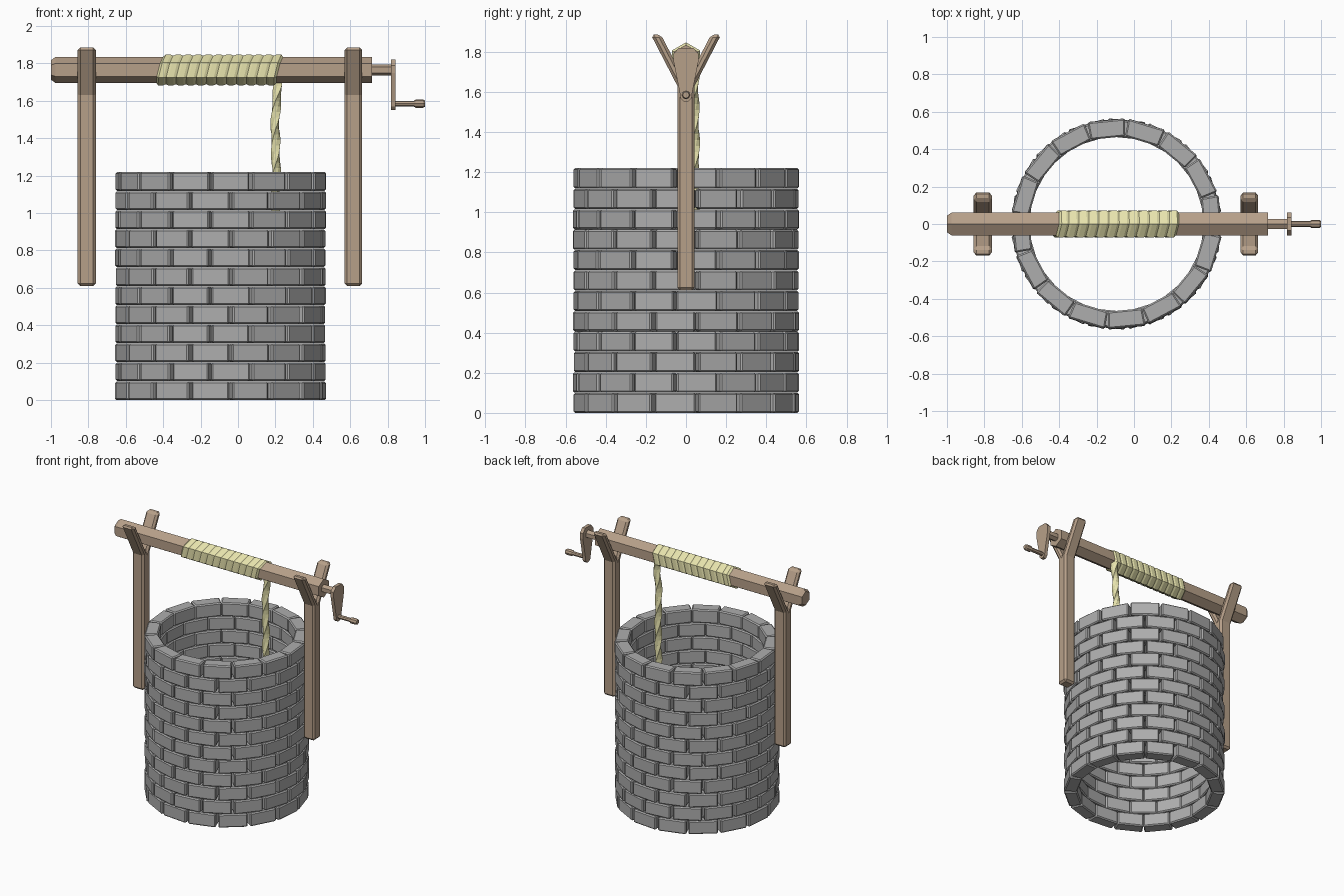
import bpy, bmesh, math, random
from mathutils import Vector, Matrix

if "Cube" in bpy.data.objects:
    bpy.data.objects.remove(bpy.data.objects["Cube"])

random.seed(4)
AXZ = 1.765          # height of the axle line
WX = -0.0935         # well centre


def mat(name, c):
    m = bpy.data.materials.new(name)
    m.diffuse_color = (*c, 1)
    m.use_nodes = True
    m.node_tree.nodes["Principled BSDF"].inputs["Base Color"].default_value = m.diffuse_color
    return m


STONE = mat("stone", (0.42, 0.42, 0.42))
WOOD = mat("wood", (0.47, 0.35, 0.25))
ROPE = mat("rope", (0.80, 0.77, 0.42))


def finish(name, bm, m, bevel=0, smooth=0):
    bmesh.ops.recalc_face_normals(bm, faces=bm.faces[:])
    me = bpy.data.meshes.new(name)
    bm.to_mesh(me)
    bm.free()
    ob = bpy.data.objects.new(name, me)
    bpy.context.collection.objects.link(ob)
    me.materials.append(m)
    if bevel:
        b = ob.modifiers.new("bevel", 'BEVEL')
        b.width, b.segments, b.limit_method = bevel, 1, 'ANGLE'
        b.angle_limit = math.radians(40)
    if smooth:
        bpy.ops.object.select_all(action='DESELECT')
        bpy.context.view_layer.objects.active = ob
        ob.select_set(True)
        bpy.ops.object.shade_smooth_by_angle(angle=math.radians(smooth))
    return ob


def skin(bm, rings):
    """Join rings of points into a capped tube."""
    vs = [[bm.verts.new(p) for p in r] for r in rings]
    n = len(vs[0])
    for a, b in zip(vs, vs[1:]):
        for i in range(n):
            bm.faces.new((a[i], a[(i + 1) % n], b[(i + 1) % n], b[i]))
    bm.faces.new(vs[0][::-1])
    bm.faces.new(vs[-1])


def lathe_x(name, prof, z, m, sides=6, shear=(0, 0), smooth=0):
    """Turn (x, radius) points about a line along x; a corner points up."""
    bm = bmesh.new()
    rings = []
    for x, r in prof:
        ring = []
        for i in range(sides):
            a = 2 * math.pi * i / sides
            y, dz = r * math.sin(a), r * math.cos(a)
            ring.append((x + shear[0] * y + shear[1] * dz, y, z + dz))
        rings.append(ring)
    skin(bm, rings)
    return finish(name, bm, m, smooth=smooth)


def extrude_x(name, yz, x0, x1, m, bevel=0):
    bm = bmesh.new()
    skin(bm, [[(x, y, z) for y, z in yz] for x in (x0, x1)])
    return finish(name, bm, m, bevel)


# Stone wall: 12 courses of 16 slightly tapered blocks, staggered by half a block
ROWS, N = 12, 16
pitch = 1.22 / ROWS
bm = bmesh.new()
for row in range(ROWS):
    shift = 5.625 if row % 2 == 0 else -5.625
    for k in range(N):
        ang = math.radians(shift + 11.25 + 360 / N * k)
        rot = Matrix.Translation((WX, 0, 0)) @ Matrix.Rotation(ang, 4, 'Z')
        wo = 0.101 + random.uniform(-0.002, 0.002)
        wi = 0.0925
        ro = 0.555 + random.uniform(-0.002, 0.003)
        ri = 0.462
        base = [(-wo, -ro), (wo, -ro), (wi, -ri), (-wi, -ri)]
        z0, z1 = row * pitch, (row + 1) * pitch - (0.002 if row < ROWS - 1 else 0)
        skin(bm, [[rot @ Vector((x, y, z)) for x, y in base] for z in (z0, z1)])
finish("stone_wall", bm, STONE, bevel=0.008)

# Forked posts on both sides
half = [(0.043, 0.61), (0.043, 1.63), (0.175, 1.885), (0.125, 1.885)]
fork = half + [(0, 1.645)] + [(-y, z) for y, z in reversed(half)]
for side, x0, x1 in (("left", -0.857, -0.76), ("right", 0.57, 0.664)):
    extrude_x(side + "_forked_post", fork, x0, x1, WOOD, bevel=0.014)

# Axle with its thinner end
lathe_x("axle", [(-1.0, 0.052), (-0.975, 0.07), (0.716, 0.07)], AXZ, WOOD)
lathe_x("axle_pin", [(0.70, 0.03), (0.83, 0.03)], AXZ, WOOD)

# Crank plate and handle
edge = [(0.035, 1.82), (0.062, 1.79), (0.062, 1.75), (0.032, 1.60), (0.028, 1.57), (0.012, 1.552)]
plate = edge + [(-y, z) for y, z in reversed(edge)]
extrude_x("crank_plate", plate, 0.817, 0.842, WOOD)
lathe_x("crank_handle", [(0.83, 0.015), (0.94, 0.015), (0.95, 0.022), (0.99, 0.022), (1.0, 0.016)],
        1.585, WOOD, sides=8)

# Rope wound round the axle
COILS = 12
x0, x1 = -0.42, 0.225
w = (x1 - x0) / COILS
prof = [(x0, 0.068)]
for i in range(COILS):
    s = x0 + i * w
    prof += [(s + 0.25 * w, 0.082), (s + 0.75 * w, 0.082), (s + w, 0.076)]
prof[-1] = (x1, 0.068)
lathe_x("wound_rope", prof, AXZ, ROPE, shear=(0.12, 0.25))

# Hanging rope: twisted three-lobed strand following a slight curve
path = [(0.212, 0.045, 1.76), (0.215, 0.043, 1.68), (0.205, 0.040, 1.60),
        (0.198, 0.042, 1.45), (0.203, 0.044, 1.30), (0.203, 0.042, 1.15), (0.200, 0.042, 0.97)]
bm = bmesh.new()
rings = []
STEPS = 5
for a, b in zip(path, path[1:]):
    for j in range(STEPS + (b is path[-1])):
        p = Vector(a).lerp(Vector(b), j / STEPS)
        tw = p.z * 12
        ring = []
        for i in range(6):
            r = 0.027 if i % 2 == 0 else 0.020
            t = tw + i * math.pi / 3
            ring.append((p.x + r * math.cos(t), p.y + r * math.sin(t), p.z))
        rings.append(ring)
skin(bm, rings)
finish("hanging_rope", bm, ROPE)
